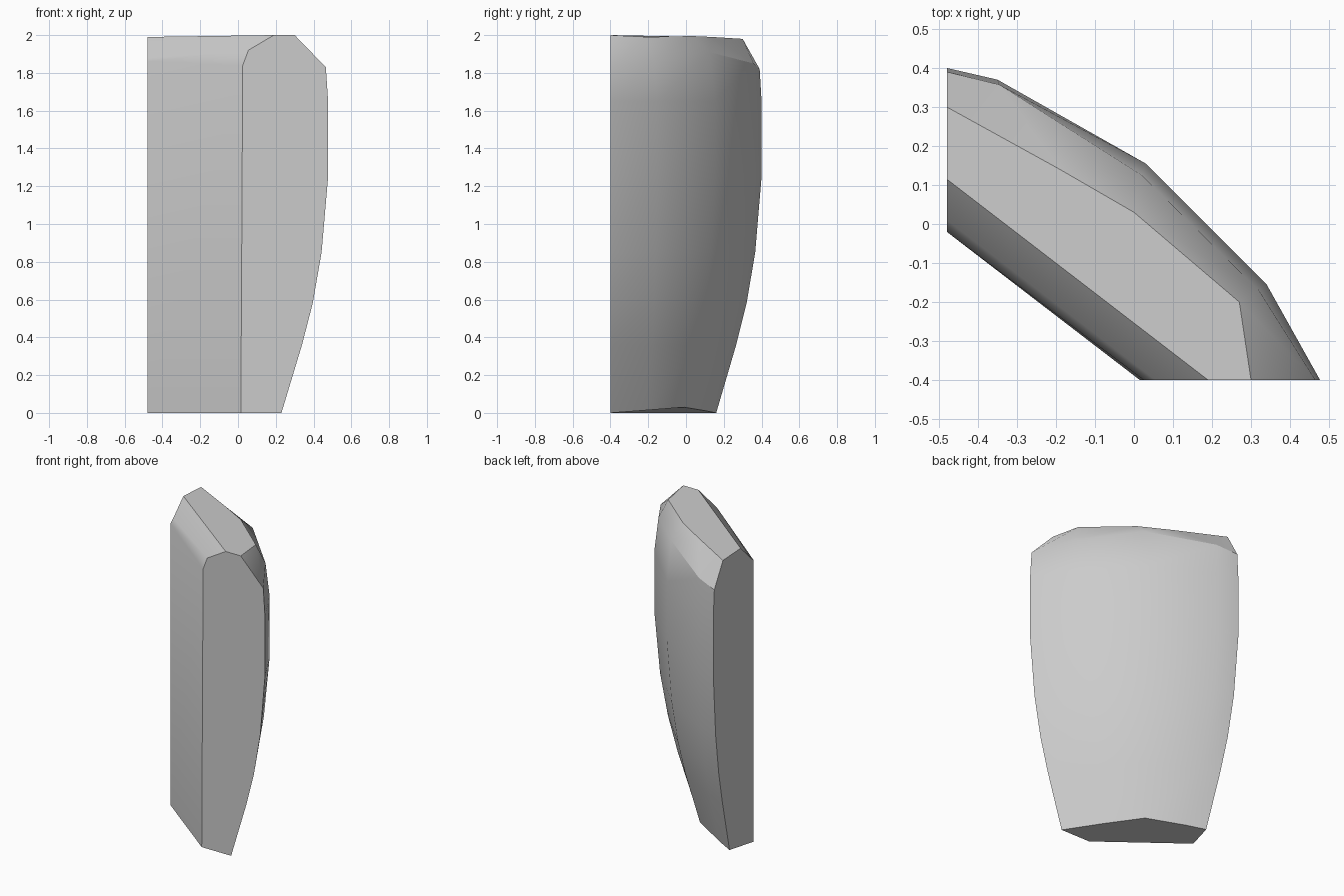
import bpy, bmesh, math
from mathutils import Vector

cube = bpy.data.objects.get("Cube")
if cube:
    bpy.data.objects.remove(cube)

grey = bpy.data.materials.new("plain grey")
grey.use_nodes = True
grey.diffuse_color = (0.6, 0.6, 0.6, 1)
grey.node_tree.nodes["Principled BSDF"].inputs["Base Color"].default_value = (0.6, 0.6, 0.6, 1)

# Outer wall columns, from the front end round to the left end
base = [(0.23, -0.4, 0), (0.07, -0.2, 0.015), (-0.095, -0.01, 0.03), (-0.32, 0.11, 0.01), (-0.43, 0.16, 0)]
full = [(0.477, -0.4), (0.34, -0.155), (0.03, 0.155), (-0.35, 0.37), (-0.48, 0.4)]
crest = [(0.465, -0.4, 1.83), (0.32, -0.17, 1.87), (0.02, 0.125, 1.91), (-0.345, 0.357, 1.85), (-0.48, 0.39, 1.82)]
rim = [(0.3, -0.4, 2), (0.27, -0.2, 1.99), (0, 0.03, 1.995), (-0.19, 0.14, 1.99), (-0.48, 0.3, 1.98)]

# How far the wall has swelled at each height
swell = [(0.36, 0.44), (0.58, 0.67), (0.85, 0.86), (1.25, 1), (1.65, 1)]

# Inner wall and its rounded top edge, as front and left end points
inner_front = [(0.19, -0.4, 2), (0.055, -0.4, 1.92), (0.025, -0.4, 1.84), (0.015, -0.4, 0)]
inner_left = [(-0.48, 0.115, 1.99), (-0.48, 0.01, 1.885), (-0.48, -0.02, 1.86), (-0.48, -0.02, 0)]

bm = bmesh.new()


def row(points):
    return [bm.verts.new(p) for p in points]


def bridge(a, b):
    for i in range(len(a) - 1):
        bm.faces.new((a[i], a[i + 1], b[i + 1], b[i]))


# Curved outer wall and its sloping shoulder
rings = [row(base)]
for z, f in swell:
    rings.append(row(Vector(b).lerp(Vector((x, y, 0)), f).to_2d().to_3d() + Vector((0, 0, z))
                     for b, (x, y) in zip(base, full)))
rings += [row(crest), row(rim)]
for a, b in zip(rings, rings[1:]):
    bridge(a, b)

# Inner wall
front, left = row(inner_front), row(inner_left)
bridge(front, left)

# Flat ends, top and bottom
bm.faces.new([r[0] for r in rings] + front)
bm.faces.new([r[-1] for r in rings] + left)
bm.faces.new(rings[-1] + [left[0], front[0]])
bm.faces.new(rings[0] + [left[-1], front[-1]])
bmesh.ops.recalc_face_normals(bm, faces=bm.faces)

mesh = bpy.data.meshes.new("curved_panel")
bm.to_mesh(mesh)
bm.free()
mesh.materials.append(grey)
panel = bpy.data.objects.new("curved_panel", mesh)
bpy.context.collection.objects.link(panel)
bpy.context.view_layer.objects.active = panel
panel.select_set(True)
bpy.ops.object.shade_smooth_by_angle(angle=math.radians(35))
